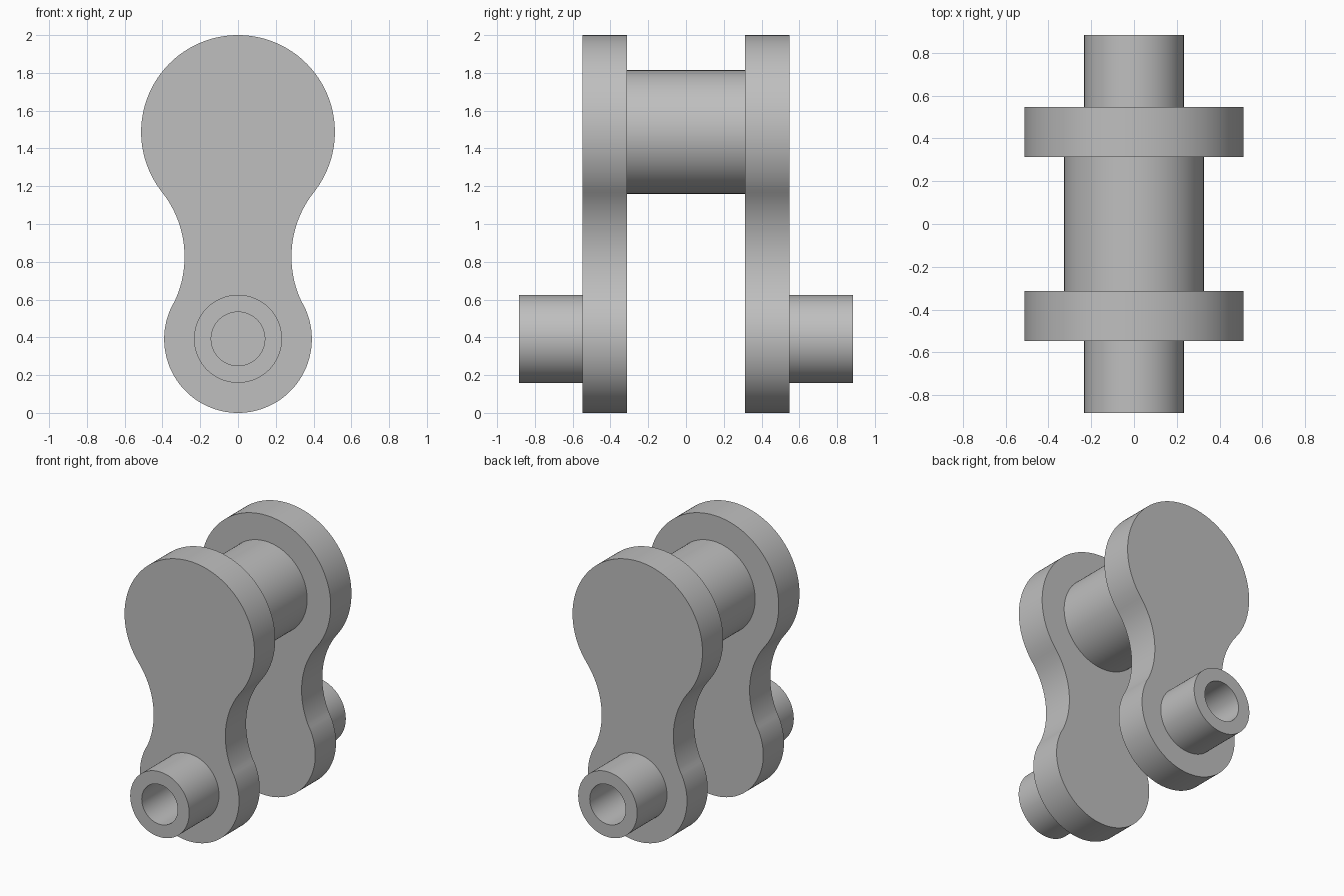
import bpy, bmesh, math
from mathutils import Vector

cube = bpy.data.objects.get("Cube")
if cube:
    bpy.data.objects.remove(cube, do_unlink=True)

# One plain grey for the whole link
grey = bpy.data.materials.new("plain_grey")
grey.use_nodes = True
colour = (0.52, 0.52, 0.52, 1)
grey.diffuse_color = colour
grey.node_tree.nodes["Principled BSDF"].inputs["Base Color"].default_value = colour

TOP_Z, TOP_R = 1.487, 0.513
LOW_Z, LOW_R = 0.391, 0.391
WAIST_X, WAIST_Z, WAIST_R = 0.835, 0.826, 0.552
PLATE_IN, PLATE_OUT, PIN_END = 0.313, 0.547, 0.883


def finish(bm, name):
    bmesh.ops.recalc_face_normals(bm, faces=bm.faces)
    mesh = bpy.data.meshes.new(name)
    bm.to_mesh(mesh)
    bm.free()
    obj = bpy.data.objects.new(name, mesh)
    bpy.context.collection.objects.link(obj)
    mesh.materials.append(grey)
    bpy.ops.object.select_all(action="DESELECT")
    obj.select_set(True)
    bpy.context.view_layer.objects.active = obj
    bpy.ops.object.shade_smooth_by_angle(angle=math.radians(30))


def arc(x, z, r, start, end, n):
    angles = [start + (end - start) * i / n for i in range(n + 1)]
    return [(x + r * math.cos(a), z + r * math.sin(a)) for a in angles]


def prism(name, outline, y0, y1):
    bm = bmesh.new()
    face = bm.faces.new([bm.verts.new((x, y0, z)) for x, z in outline])
    grown = bmesh.ops.extrude_face_region(bm, geom=[face], use_keep_orig=True)
    verts = [g for g in grown["geom"] if isinstance(g, bmesh.types.BMVert)]
    bmesh.ops.translate(bm, verts=verts, vec=(0, y1 - y0, 0))
    finish(bm, name)


def lathe(name, profile, z, steps=96):
    # Turn (radius, y) points about an axis along y
    bm = bmesh.new()
    verts = [bm.verts.new((r, y, z)) for r, y in profile]
    edges = [bm.edges.new(pair) for pair in zip(verts, verts[1:])]
    bmesh.ops.spin(bm, geom=verts + edges, cent=(0, 0, z), axis=(0, 1, 0),
                   angle=math.tau, steps=steps, use_duplicate=False)
    bmesh.ops.remove_doubles(bm, verts=bm.verts, dist=1e-5)
    finish(bm, name)


# Plate outline: right half from tangent arcs, then mirrored
to_top = math.atan2(TOP_Z - WAIST_Z, -WAIST_X)
to_low = math.atan2(LOW_Z - WAIST_Z, -WAIST_X) + math.tau
half = arc(0, LOW_Z, LOW_R, -math.pi / 2, to_low - math.pi, 40)
half += arc(WAIST_X, WAIST_Z, WAIST_R, to_low, to_top, 28)[1:-1]
half += arc(0, TOP_Z, TOP_R, to_top - math.pi, math.pi / 2, 48)
outline = half + [(-x, z) for x, z in half[-2:0:-1]]

# Side plates with hollow pins
for side, s in (("front", -1), ("back", 1)):
    prism(side + "_plate", outline, s * PLATE_IN, s * PLATE_OUT)
    pin = [(0.233, PLATE_OUT), (0.233, PIN_END), (0.142, PIN_END), (0.142, PLATE_OUT)]
    lathe(side + "_hollow_pin", [(r, s * y) for r, y in pin], LOW_Z + 0.001)

# Roller joining the plates
lathe("roller", [(0.327, -PLATE_IN), (0.327, PLATE_IN)], TOP_Z)
